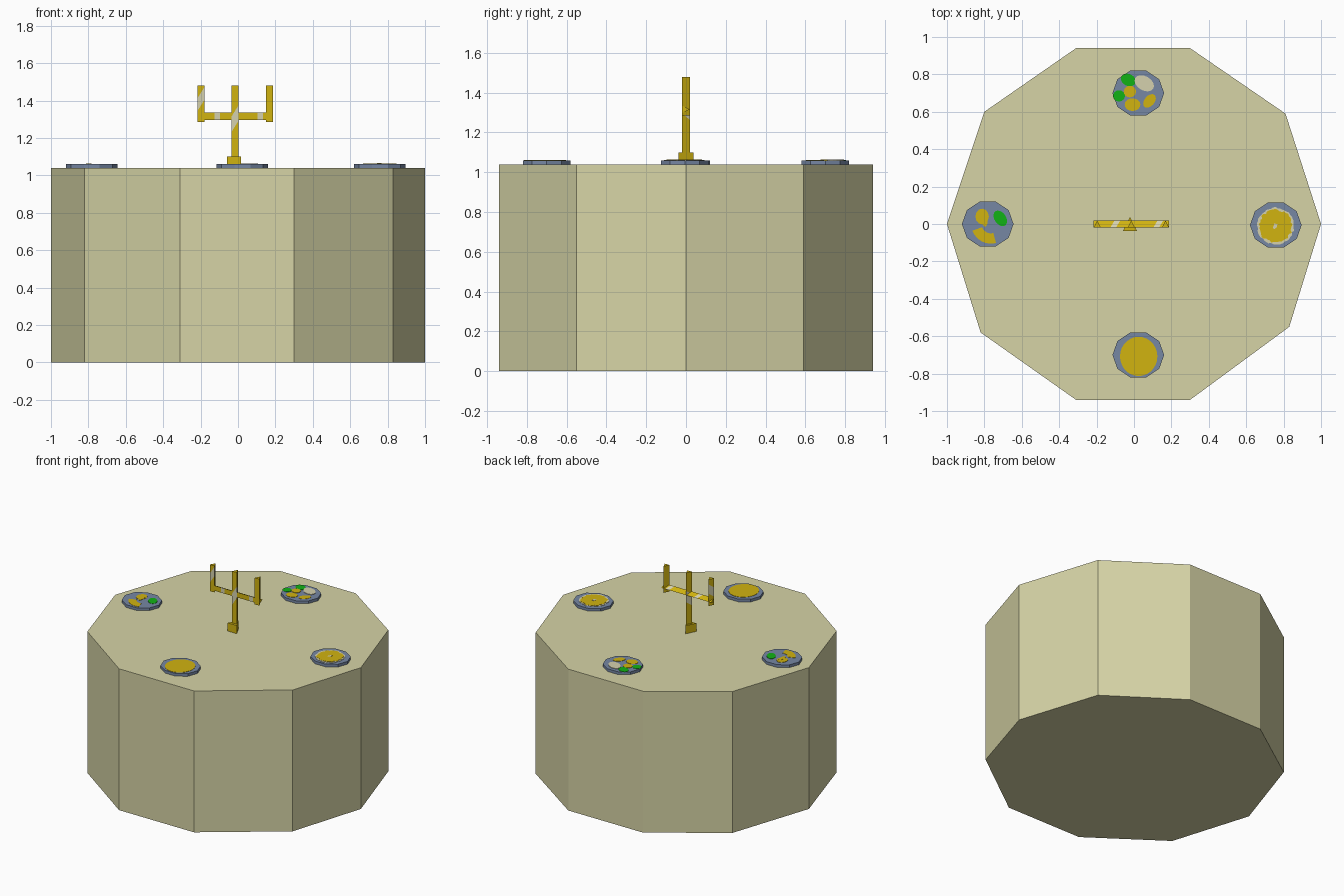
import bpy, bmesh, math, random
from mathutils import Vector

if "Cube" in bpy.data.objects:
    bpy.data.objects.remove(bpy.data.objects["Cube"])

random.seed(4)


def mat(name, r, g, b):
    def lin(c):
        c /= 255
        return c / 12.92 if c <= 0.04045 else ((c + 0.055) / 1.055) ** 2.4
    m = bpy.data.materials.new(name)
    m.diffuse_color = (lin(r), lin(g), lin(b), 1)
    m.use_nodes = True
    m.node_tree.nodes["Principled BSDF"].inputs["Base Color"].default_value = m.diffuse_color
    return m


CLOTH = mat("pale_olive_cloth", 214, 212, 166)
PLATE = mat("slate_blue", 118, 135, 164)
GOLD = mat("gold", 209, 179, 16)
GREEN = mat("green", 17, 178, 21)
CREAM = mat("cream", 213, 209, 174)

AXES = {'z': lambda a, b, c: (a, b, c), 'x': lambda a, b, c: (c, a, b)}


def prism(name, pts, lo, hi, material, axis='z', stripes=()):
    """Extrude an outline along an axis; stripes are (point, normal, half width) cream bands."""
    bm = bmesh.new()
    place = AXES[axis]
    n = len(pts)
    low = [bm.verts.new(place(*p, lo)) for p in pts]
    top = [bm.verts.new(place(*p, hi)) for p in pts]
    bm.faces.new(low[::-1])
    bm.faces.new(top)
    for i in range(n):
        j = (i + 1) % n
        bm.faces.new((low[i], low[j], top[j], top[i]))
    for p, d, w in stripes:
        p, d = Vector(p), Vector(d).normalized()
        for s in (-w, w):
            bmesh.ops.bisect_plane(bm, geom=bm.verts[:] + bm.edges[:] + bm.faces[:],
                                   plane_co=p + d * s, plane_no=d)
        for f in bm.faces:
            if abs((f.calc_center_median() - p).dot(d)) < w:
                f.material_index = 1
    bmesh.ops.recalc_face_normals(bm, faces=bm.faces[:])
    me = bpy.data.meshes.new(name)
    bm.to_mesh(me)
    bm.free()
    me.materials.append(material)
    me.materials.append(CREAM)
    ob = bpy.data.objects.new(name, me)
    bpy.context.collection.objects.link(ob)
    return ob


def ellipse(cx, cy, rx, ry, n=20, rot=0.0, jag=0.0):
    out = []
    c, s = math.cos(math.radians(rot)), math.sin(math.radians(rot))
    for i in range(n):
        a = 2 * math.pi * i / n
        k = 1 - jag * random.random()
        x, y = rx * k * math.cos(a), ry * k * math.sin(a)
        out.append((cx + x * c - y * s, cy + x * s + y * c))
    return out


def crescent(cx, cy, r0, r1, a0, a1, n=8):
    angs = [math.radians(a0 + (a1 - a0) * i / n) for i in range(n + 1)]
    return ([(cx + r1 * math.cos(a), cy + r1 * math.sin(a)) for a in angs] +
            [(cx + r0 * math.cos(a), cy + r0 * math.sin(a)) for a in reversed(angs)])


# cloth-covered table, ten uneven sides
prism("table", [(1, 0), (0.81, 0.59), (0.30, 0.94), (-0.31, 0.94), (-0.80, 0.60),
                (-1, 0), (-0.82, -0.58), (-0.31, -0.94), (0.30, -0.94), (0.83, -0.55)],
      0, 1.04, CLOTH)

# plates
for name, x, y in (("left_plate", -0.782, 0.0), ("right_plate", 0.758, -0.006),
                   ("front_plate", 0.023, -0.70), ("back_plate", 0.023, 0.70)):
    prism(name, ellipse(x, y, 0.138, 0.126, 10), 1.04, 1.06, PLATE)

# food: flat pieces lying on the plates
level = 1.06


def food(name, pts, material, h=0.002):
    prism(name, pts, level, level + h, material)


food("front_pancake", ellipse(0.025, -0.708, 0.10, 0.105, 28), GOLD)
food("right_pie_crust", ellipse(0.757, -0.01, 0.102, 0.102, 48, 0, 0.08), CREAM)
food("right_pie_filling", ellipse(0.757, -0.012, 0.096, 0.094, 48, 0, 0.14), GOLD, 0.0035)
food("right_pie_mark", ellipse(0.755, -0.01, 0.016, 0.02, 10, 0, 0.6), CREAM, 0.005)

food("back_leaf_a", ellipse(-0.03, 0.77, 0.042, 0.032, 16, -25), GREEN)
food("back_leaf_b", ellipse(-0.08, 0.685, 0.032, 0.03, 16), GREEN)
food("back_piece_a", ellipse(-0.022, 0.708, 0.033, 0.031, 16), GOLD, 0.003)
food("back_piece_b", ellipse(-0.008, 0.638, 0.042, 0.034, 16), GOLD)
food("back_piece_c", ellipse(0.083, 0.658, 0.042, 0.027, 16, 50), GOLD)
food("back_mash", ellipse(0.055, 0.752, 0.056, 0.038, 16, -30), CREAM, 0.0035)

food("left_leaf", ellipse(-0.715, 0.03, 0.046, 0.031, 16, -55), GREEN)
food("left_piece_a", ellipse(-0.812, 0.04, 0.036, 0.042, 12), GOLD)
food("left_piece_b", ellipse(-0.797, 0.02, 0.015, 0.036, 10), GOLD, 0.003)
food("left_slice", crescent(-0.765, 0.0, 0.05, 0.105, 200, 285), GOLD)

# candle stand from three-sided rods


def rod(x, w):
    return [(x - w, -w), (x + w, -w), (x, w)]


prism("stand_base", rod(-0.021, 0.037), 1.04, 1.10, GOLD)
slant = (-0.8, 0, 0.5)
prism("stand_stem", rod(-0.015, 0.019), 1.10, 1.48, GOLD,
      stripes=[((-0.015, 0, 1.305), slant, 0.022)])
prism("left_candle", rod(-0.197, 0.019), 1.285, 1.48, GOLD,
      stripes=[((-0.197, 0, 1.41), slant, 0.018)])
prism("right_candle", rod(0.168, 0.019), 1.285, 1.48, GOLD)
prism("stand_arm", [(-0.018, 1.297), (-0.018, 1.335), (0.019, 1.316)], -0.216, 0.187, GOLD, 'x',
      stripes=[((-0.10, 0, 1.316), (1, -0.6, 0), 0.013), ((0.13, 0, 1.316), (1, -0.6, 0), 0.013)])
